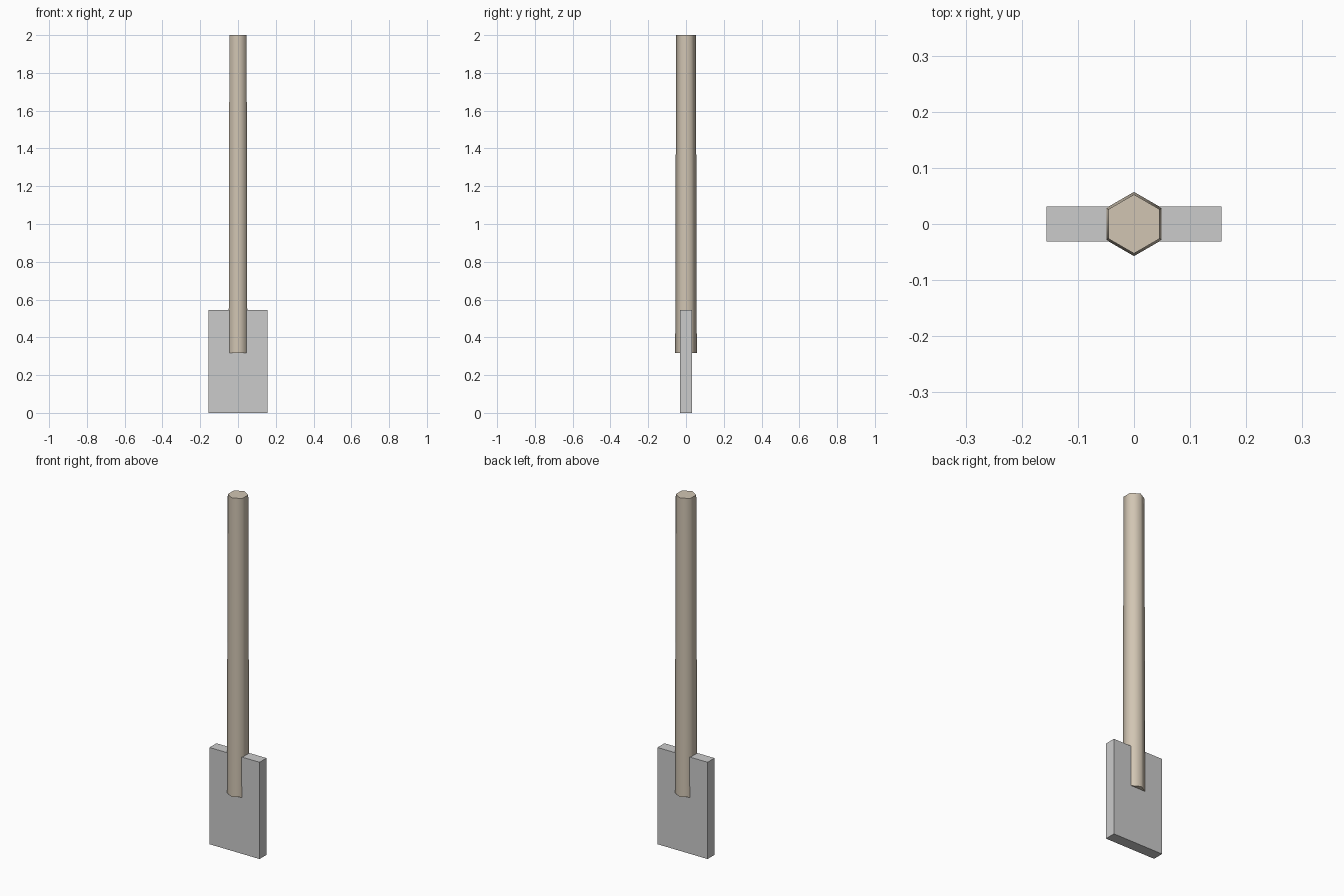
import bpy
from math import radians

if "Cube" in bpy.data.objects:
    bpy.data.objects.remove(bpy.data.objects["Cube"])

# Blade: flat rectangular slab
W, D, H = 0.312, 0.062, 0.545
bpy.ops.mesh.primitive_cube_add(size=1, location=(0, 0, H / 2))
blade = bpy.context.object
blade.name = "paddle_blade"
blade.scale = (W, D, H)
bpy.ops.object.transform_apply(location=False, rotation=False, scale=True)

# Handle: tapered six-sided shaft sunk into the blade
Z0, Z1 = 0.318, 2.0
bpy.ops.mesh.primitive_cone_add(vertices=6, radius1=0.0572, radius2=0.0525,
                                depth=Z1 - Z0, location=(0, 0, (Z0 + Z1) / 2))
handle = bpy.context.object
handle.name = "handle"
bpy.ops.object.shade_smooth_by_angle(angle=radians(70))

# Wood colour
wood = bpy.data.materials.new("wood")
wood.diffuse_color = (0.64, 0.56, 0.45, 1)
wood.use_nodes = True
wood.node_tree.nodes["Principled BSDF"].inputs["Base Color"].default_value = wood.diffuse_color
handle.data.materials.append(wood)
